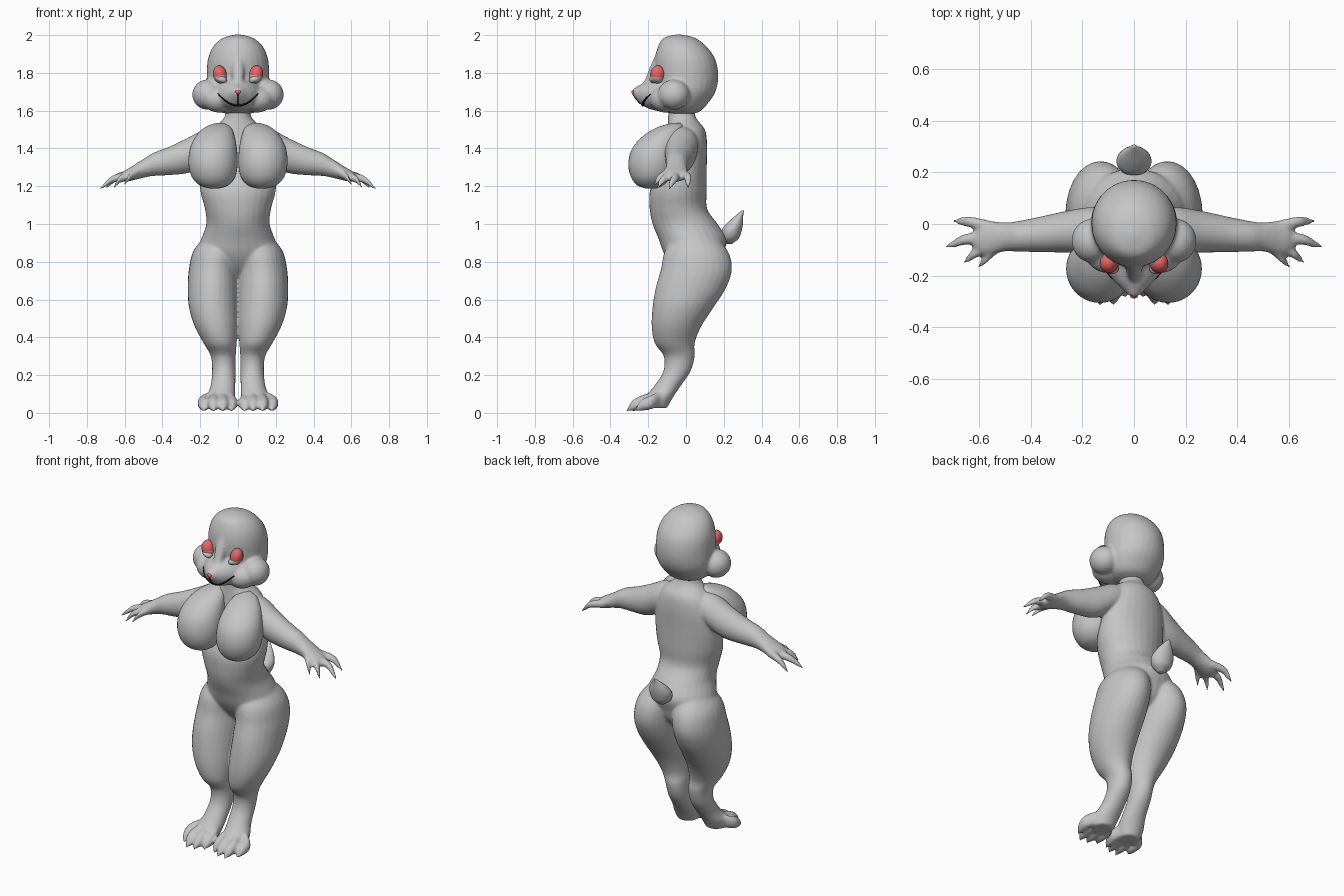
import bpy, bmesh, math
from mathutils import Vector
from mathutils.bvhtree import BVHTree

if "Cube" in bpy.data.objects:
    bpy.data.objects.remove(bpy.data.objects["Cube"])


def material(name, rgb):
    m = bpy.data.materials.new(name)
    m.diffuse_color = (*rgb, 1)
    m.use_nodes = True
    m.node_tree.nodes["Principled BSDF"].inputs["Base Color"].default_value = m.diffuse_color
    return m


GREY = material("grey skin", (0.56, 0.56, 0.56))
RED = material("red eyelid", (0.85, 0.14, 0.14))
BLACK = material("black mouth", (0.006, 0.006, 0.006))
X, Y, Z = Vector((1, 0, 0)), Vector((0, 1, 0)), Vector((0, 0, 1))


def smooth_rings(rings, steps=5):
    """Catmull-Rom interpolation of (x, y, z, ru, rv) rings."""
    out, n = [], len(rings)
    for i in range(n - 1):
        a, b, c, d = (rings[max(0, min(n - 1, i + k))] for k in (-1, 0, 1, 2))
        for s in range(steps):
            t = s / steps
            out.append([0.5 * (2 * q + (r - p) * t + (2 * p - 5 * q + 4 * r - w) * t * t
                               + (3 * q - p - 3 * r + w) * t ** 3) for p, q, r, w in zip(a, b, c, d)])
    return out + [list(rings[-1])]


def loft(bm, rings, u, v, side=1, n=28):
    """Skin elliptical rings lying in the u-v plane; side=-1 mirrors in x."""
    prev = None
    for x, y, z, ru, rv in smooth_rings(rings):
        ru, rv = max(ru, 0.002), max(rv, 0.002)
        ring = []
        for k in range(n):
            a = 2 * math.pi * k / n
            p = Vector((x, y, z)) + u * ru * math.cos(a) + v * rv * math.sin(a)
            p.x *= side
            ring.append(bm.verts.new(p))
        if prev:
            for k in range(n):
                bm.faces.new((prev[k], prev[(k + 1) % n], ring[(k + 1) % n], ring[k]))
        else:
            bm.faces.new(ring[::-1])
        prev = ring
    bm.faces.new(prev)


def blob(bm, centre, radii):
    verts = bmesh.ops.create_uvsphere(bm, u_segments=28, v_segments=18, radius=1)["verts"]
    for v in verts:
        v.co = Vector(c + r * q for c, r, q in zip(centre, radii, v.co))


def finish(bm, name, mat, voxel=0, relax=5):
    """Make an object; with a voxel size the parts are fused and relaxed."""
    bmesh.ops.recalc_face_normals(bm, faces=bm.faces)
    me = bpy.data.meshes.new(name)
    bm.to_mesh(me)
    bm.free()
    ob = bpy.data.objects.new(name, me)
    bpy.context.collection.objects.link(ob)
    if voxel:
        r = ob.modifiers.new("fuse", 'REMESH')
        r.mode, r.voxel_size = 'VOXEL', voxel
        s = ob.modifiers.new("relax", 'SMOOTH')
        s.factor, s.iterations = 0.5, relax
        dg = bpy.context.evaluated_depsgraph_get()
        ob.data = bpy.data.meshes.new_from_object(ob.evaluated_get(dg))
        ob.modifiers.clear()
    ob.data.materials.clear()
    ob.data.materials.append(mat)
    ob.data.polygons.foreach_set("use_smooth", [True] * len(ob.data.polygons))
    return ob


# Body: torso, legs, toes, arms and fingers fused together
body = bmesh.new()
loft(body, [(0, -.03, 1.63, .06, .065), (0, -.02, 1.56, .075, .075), (0, 0, 1.50, .14, .10),
            (0, 0, 1.42, .18, .112), (0, -.015, 1.30, .20, .125), (0, -.04, 1.18, .20, .15),
            (0, -.04, 1.08, .175, .152), (0, -.005, 1.0, .168, .172), (0, .035, .92, .195, .18),
            (0, .04, .84, .22, .155), (0, .05, .77, .19, .12), (0, .05, .71, .09, .06)], X, Y)
LEG = [(.09, .05, .95, .07, .09), (.115, .055, .86, .12, .165), (.13, .055, .76, .13, .188),
       (.133, .025, .66, .133, .186), (.13, -.015, .56, .13, .162), (.116, -.05, .46, .114, .132),
       (.095, -.06, .37, .088, .106), (.078, -.036, .30, .066, .082), (.075, -.048, .22, .062, .072),
       (.08, -.10, .14, .066, .07), (.092, -.145, .08, .075, .075), (.095, -.16, .025, .06, .06)]
TOES = [(.06, .035, -.28), (.08, .08, -.31), (.11, .13, -.31), (.13, .18, -.265)]
ARM = [(.08, -.02, 1.44, .08, .085), (.17, -.025, 1.41, .09, .096), (.26, -.03, 1.365, .081, .094),
       (.36, -.04, 1.335, .069, .076), (.45, -.048, 1.315, .059, .061), (.50, -.05, 1.295, .056, .05),
       (.56, -.055, 1.268, .066, .038), (.60, -.058, 1.253, .058, .03), (.625, -.06, 1.245, .03, .016)]
FINGERS = [((.56, -.012, 1.265), (.635, .008, 1.25), (.70, .012, 1.19)),
           ((.57, -.05, 1.26), (.655, -.06, 1.24), (.73, -.09, 1.185)),
           ((.56, -.08, 1.26), (.62, -.115, 1.24), (.66, -.15, 1.19)),
           ((.52, -.08, 1.28), (.565, -.125, 1.255), (.605, -.168, 1.205))]
for s in (1, -1):
    loft(body, LEG, X, Y, s)
    for x0, x1, y in TOES:
        loft(body, [(x0, -.13, .08, .03, .04), (x1, y + .085, .058, .031, .038),
                    (x1, y + .035, .042, .029, .031), (x1, y + .012, .028, .017, .018),
                    (x1, y - .003, .012, .006, .006)], X, Z, s, 16)
    loft(body, ARM, Y, Z, s)
    for a, b, c in FINGERS:
        m = [(p + q) / 2 for p, q in zip(b, c)]
        loft(body, [(*a, .026, .026), (*b, .021, .021), (m[0], m[1], m[2] + .006, .017, .017),
                    (*c, .005, .005)], Y, Z, s, 14)
finish(body, "body", GREY, .008, 5)

# Breasts
BREAST = [(.125, -.19, 1.187, .02, .02), (.128, -.186, 1.205, .075, .072), (.13, -.18, 1.25, .115, .112),
          (.132, -.175, 1.32, .13, .13), (.13, -.16, 1.40, .124, .125), (.12, -.122, 1.47, .10, .10),
          (.105, -.08, 1.515, .065, .065), (.095, -.05, 1.535, .02, .02)]
for s, side in ((1, "left"), (-1, "right")):
    bm = bmesh.new()
    loft(bm, BREAST, X, Y, s, 40)
    finish(bm, side + "_breast", GREY)

# Tail
bm = bmesh.new()
loft(bm, [(0, .23, .895, .015, .015), (0, .235, .925, .054, .045), (0, .243, .97, .068, .053),
          (0, .262, 1.01, .055, .040), (0, .283, 1.045, .030, .020), (0, .302, 1.072, .006, .006)], X, Y)
finish(bm, "tail", GREY)

# Head: cranium, muzzle and cheeks fused together
head = bmesh.new()
loft(head, [(0, -.04, 2.003, .015, .015), (0, -.035, 1.985, .08, .083), (0, -.02, 1.94, .132, .128),
            (0, -.005, 1.87, .160, .161), (0, .003, 1.78, .166, .168), (0, 0, 1.70, .165, .156),
            (0, -.015, 1.64, .145, .132), (0, -.02, 1.60, .11, .10), (0, -.02, 1.58, .05, .05)], X, Y)
loft(head, [(0, -.08, 1.70, .12, .11), (0, -.17, 1.685, .11, .083), (0, -.22, 1.685, .078, .064),
            (0, -.25, 1.689, .047, .044), (0, -.275, 1.697, .022, .022), (0, -.285, 1.70, .006, .006)], X, Z)
# nose bridge running up to the brow
loft(head, [(0, -.13, 1.90, .03, .03), (0, -.155, 1.83, .034, .036), (0, -.185, 1.76, .03, .034),
            (0, -.225, 1.71, .02, .03)], X, Y)
for s in (1, -1):
    blob(head, (s * .162, -.065, 1.685), (.08, .085, .08))
    blob(head, (s * .10, -.11, 1.66), (.09, .08, .07))
head_ob = finish(head, "head", GREY, .008, 8)

# Eyes: red upper lid with grey lower part
for s, side in ((1, "left"), (-1, "right")):
    bm = bmesh.new()
    blob(bm, (0, 0, 0), (.036, .04, .048))
    ob = finish(bm, side + "_eye", GREY)
    ob.data.materials.append(RED)
    for p in ob.data.polygons:
        p.material_index = 1 if p.center.z > -.012 else 0
    ob.location = (s * .096, -.15, 1.792)
    ob.rotation_euler = (0, s * .2, s * .3)
    bm = bmesh.new()
    blob(bm, (0, 0, 0), (.033, .026, .019))
    ob = finish(bm, side + "_lower_eyelid", GREY)
    ob.location = (s * .09, -.168, 1.768)
    ob.rotation_euler = (0, -s * .35, s * .3)

# Nose
bm = bmesh.new()
blob(bm, (0, -.279, 1.699), (.015, .009, .011))
finish(bm, "nose", RED)

# Mouth: thin lines laid on the front of the muzzle
bm = bmesh.new()
bm.from_mesh(head_ob.data)
tree = BVHTree.FromBMesh(bm)
bm.free()


def painted_line(name, pts, width):
    cu = bpy.data.curves.new(name, 'CURVE')
    cu.dimensions, cu.bevel_depth, cu.bevel_resolution = '3D', 1, 1
    sp = cu.splines.new('POLY')
    sp.points.add(len(pts) - 1)
    for i, (x, z) in enumerate(pts):
        hit = tree.ray_cast(Vector((x, -1, z)), Y)[0]
        sp.points[i].co = (x, hit.y if hit else -.2, z, 1)
        sp.points[i].radius = width(i / (len(pts) - 1))
    cu.materials.append(BLACK)
    bpy.context.collection.objects.link(bpy.data.objects.new(name, cu))


arc = [(.105 * t / 14, 1.628 + .062 * (t / 14) ** 2) for t in range(-14, 15)]
painted_line("mouth", arc, lambda t: .003 + .004 * math.sin(math.pi * t))
painted_line("lip_line", [(0, 1.688 - .01 * i) for i in range(7)], lambda t: .004)
